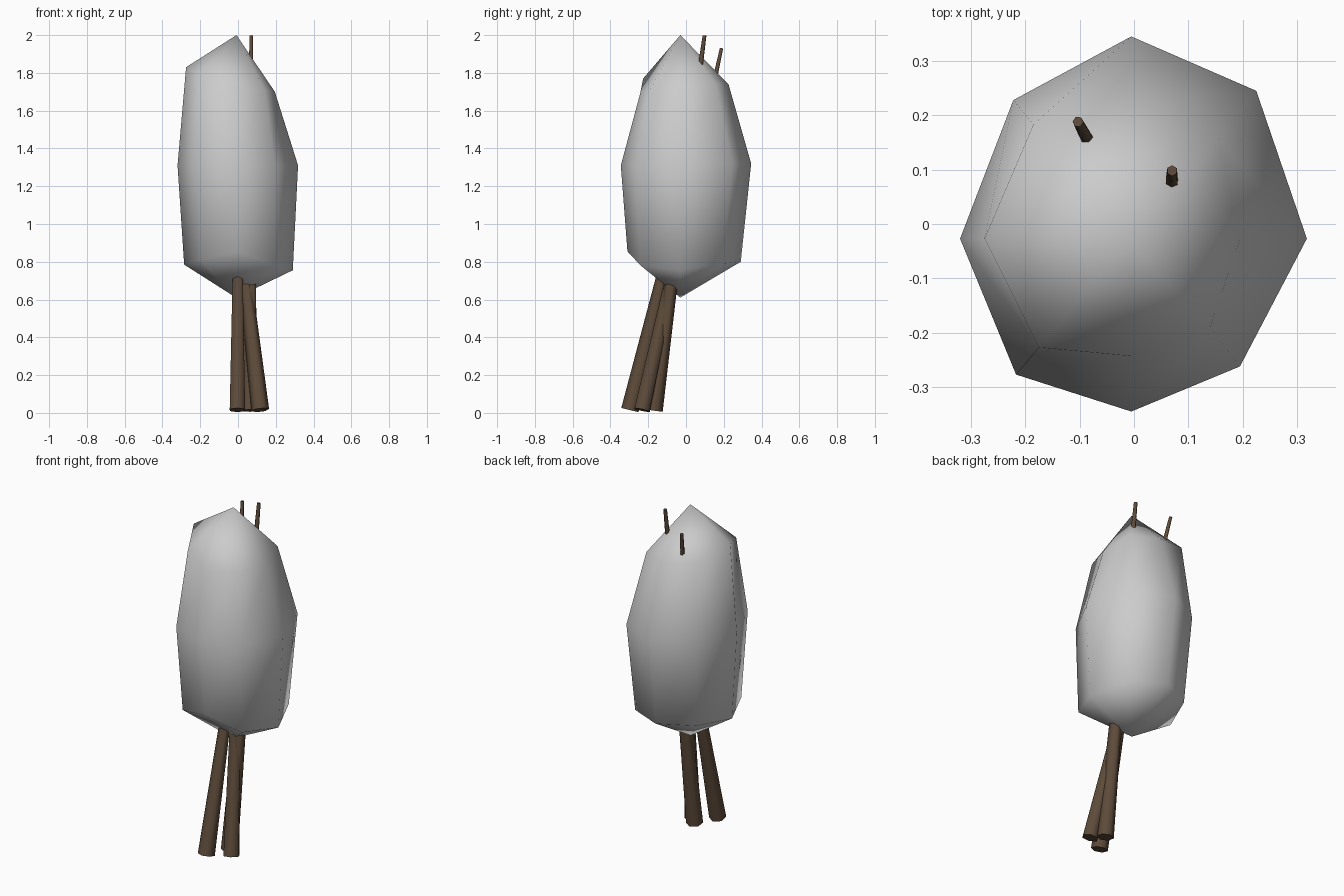
import bpy, bmesh
from mathutils import Vector

if "Cube" in bpy.data.objects:
    bpy.data.objects.remove(bpy.data.objects["Cube"])

# Crown: eight-sided lumpy ball, rings run counter-clockwise from +x
RINGS = [
    [(0.29, -0.03, 0.755), (0.205, 0.19, 0.79), (0, 0.29, 0.80), (-0.20, 0.185, 0.80),
     (-0.285, -0.03, 0.785), (-0.20, -0.24, 0.81), (0, -0.31, 0.855), (0.195, -0.24, 0.78)],
    [(0.318, -0.027, 1.31), (0.225, 0.245, 1.32), (-0.005, 0.345, 1.32), (-0.222, 0.228, 1.32),
     (-0.32, -0.027, 1.31), (-0.217, -0.277, 1.32), (-0.005, -0.345, 1.31), (0.195, -0.262, 1.31)],
    [(0.195, -0.027, 1.70), (0.155, 0.155, 1.74), (-0.005, 0.225, 1.74), (-0.185, 0.183, 1.77),
     (-0.275, -0.027, 1.83), (-0.175, -0.227, 1.77), (-0.005, -0.243, 1.69), (0.14, -0.19, 1.71)],
]
bm = bmesh.new()
rings = [[bm.verts.new(p) for p in ring] for ring in RINGS]
bottom = bm.verts.new((-0.01, -0.03, 0.61))
top = bm.verts.new((-0.008, -0.03, 2.0))
for i in range(8):
    j = (i + 1) % 8
    for lo, hi in zip(rings, rings[1:]):
        bm.faces.new((lo[i], lo[j], hi[j], hi[i]))
    bm.faces.new((bottom, rings[0][j], rings[0][i]))
    bm.faces.new((rings[-1][i], rings[-1][j], top))
for f in bm.faces:
    f.smooth = True
mesh = bpy.data.meshes.new("crown")
bm.to_mesh(mesh)
bm.free()
bpy.context.collection.objects.link(bpy.data.objects.new("crown", mesh))

bark = bpy.data.materials.new("bark")
bark.diffuse_color = (0.11, 0.07, 0.042, 1)
bark.use_nodes = True
bark.node_tree.nodes["Principled BSDF"].inputs["Base Color"].default_value = bark.diffuse_color


def stem(name, base, tip, r_base=0.047, r_tip=0.01):
    """Tapered six-sided stem between two points."""
    a, b = Vector(base), Vector(tip)
    bpy.ops.mesh.primitive_cone_add(vertices=6, radius1=r_base, radius2=r_tip,
                                    depth=(b - a).length, location=(a + b) / 2)
    ob = bpy.context.object
    ob.name = name
    ob.rotation_euler = (b - a).to_track_quat('Z', 'Y').to_euler()
    ob.data.materials.append(bark)
    for f in ob.data.polygons:
        f.use_smooth = len(f.vertices) == 4
    bpy.ops.object.shade_smooth_by_angle(angle=1.2)


# Three stems; two poke out through the crown as twigs
stem("front_stem", (-0.003, -0.297, 0.015), (0.0, 0.10, 1.66))
stem("right_stem", (0.118, -0.232, 0.015), (-0.103, 0.188, 1.93))
stem("back_stem", (0.062, -0.170, 0.012), (0.07, 0.098, 1.998))
